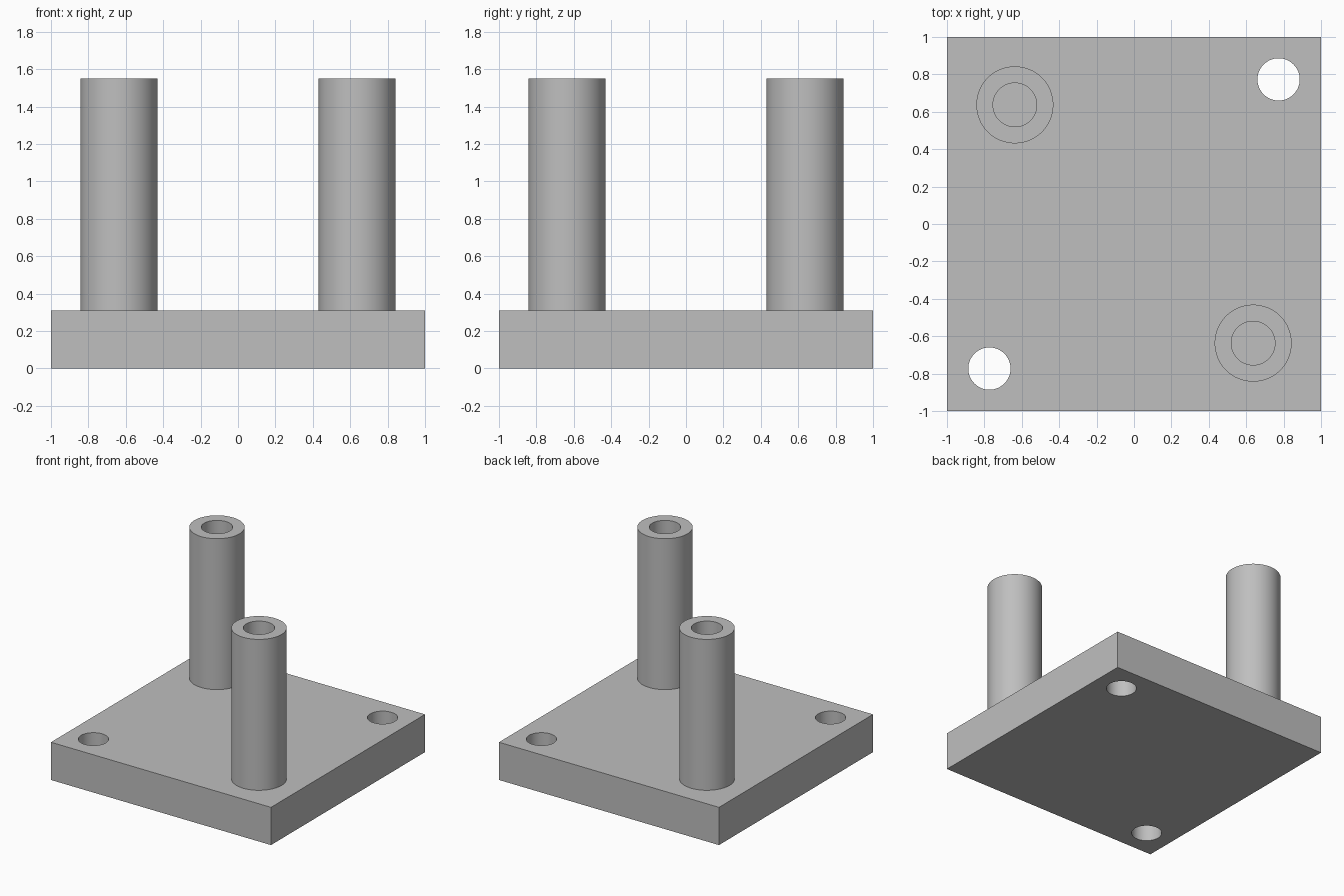
import bpy
import bmesh
import math
from mathutils import Vector

PLATE_TOP = 0.31
POST_TOP = 1.55
SEGMENTS = 64

cube = bpy.data.objects.get("Cube")
if cube:
    bpy.data.objects.remove(cube, do_unlink=True)

# Single grey finish
grey = bpy.data.materials.new("plain_grey")
grey.use_nodes = True
colour = (0.52, 0.52, 0.52, 1)
grey.diffuse_color = colour
shader = next(n for n in grey.node_tree.nodes if n.type == 'BSDF_PRINCIPLED')
shader.inputs["Base Color"].default_value = colour


def finish(name, bm, location=(0, 0, 0)):
    """Turn a bmesh into a grey object with smooth walls and sharp rims."""
    bmesh.ops.recalc_face_normals(bm, faces=bm.faces)
    mesh = bpy.data.meshes.new(name)
    bm.to_mesh(mesh)
    bm.free()
    mesh.materials.append(grey)
    obj = bpy.data.objects.new(name, mesh)
    obj.location = location
    bpy.context.collection.objects.link(obj)
    bpy.ops.object.select_all(action='DESELECT')
    obj.select_set(True)
    bpy.context.view_layer.objects.active = obj
    bpy.ops.object.shade_smooth_by_angle(angle=math.radians(30))
    return obj


def add_loop(bm, points):
    """Add a closed loop of edges."""
    verts = [bm.verts.new(p) for p in points]
    return [bm.edges.new((v, verts[i - 1])) for i, v in enumerate(verts)]


def circle(cx, cy, radius):
    angles = [math.tau * i / SEGMENTS for i in range(SEGMENTS)]
    return [(cx + radius * math.cos(a), cy + radius * math.sin(a), 0) for a in angles]


# Square base plate with two through holes on one diagonal
bm = bmesh.new()
edges = add_loop(bm, [(-1, -1, 0), (1, -1, 0), (1, 1, 0), (-1, 1, 0)])
for side in (-1, 1):
    edges += add_loop(bm, circle(side * 0.773, side * 0.773, 0.113))
bmesh.ops.triangle_fill(bm, edges=edges, use_beauty=True, normal=Vector((0, 0, 1)))
extruded = bmesh.ops.extrude_face_region(bm, geom=bm.faces[:], use_keep_orig=True)
top_verts = [g for g in extruded["geom"] if isinstance(g, bmesh.types.BMVert)]
bmesh.ops.translate(bm, verts=top_verts, vec=(0, 0, PLATE_TOP))
finish("base_plate", bm)

# Hollow posts on the other diagonal, bored down to the plate
for name, side in (("front_left_post", 1), ("back_right_post", -1)):
    bm = bmesh.new()
    foot = PLATE_TOP - 0.01
    add_loop(bm, [(0.117, 0, foot), (0.206, 0, foot),
                  (0.206, 0, POST_TOP), (0.117, 0, POST_TOP)])
    bmesh.ops.spin(bm, geom=bm.verts[:] + bm.edges[:], cent=(0, 0, 0), axis=(0, 0, 1),
                   angle=math.tau, steps=SEGMENTS, use_merge=True)
    bmesh.ops.remove_doubles(bm, verts=bm.verts, dist=0.0001)
    finish(name, bm, (side * 0.637, -side * 0.637, 0))
